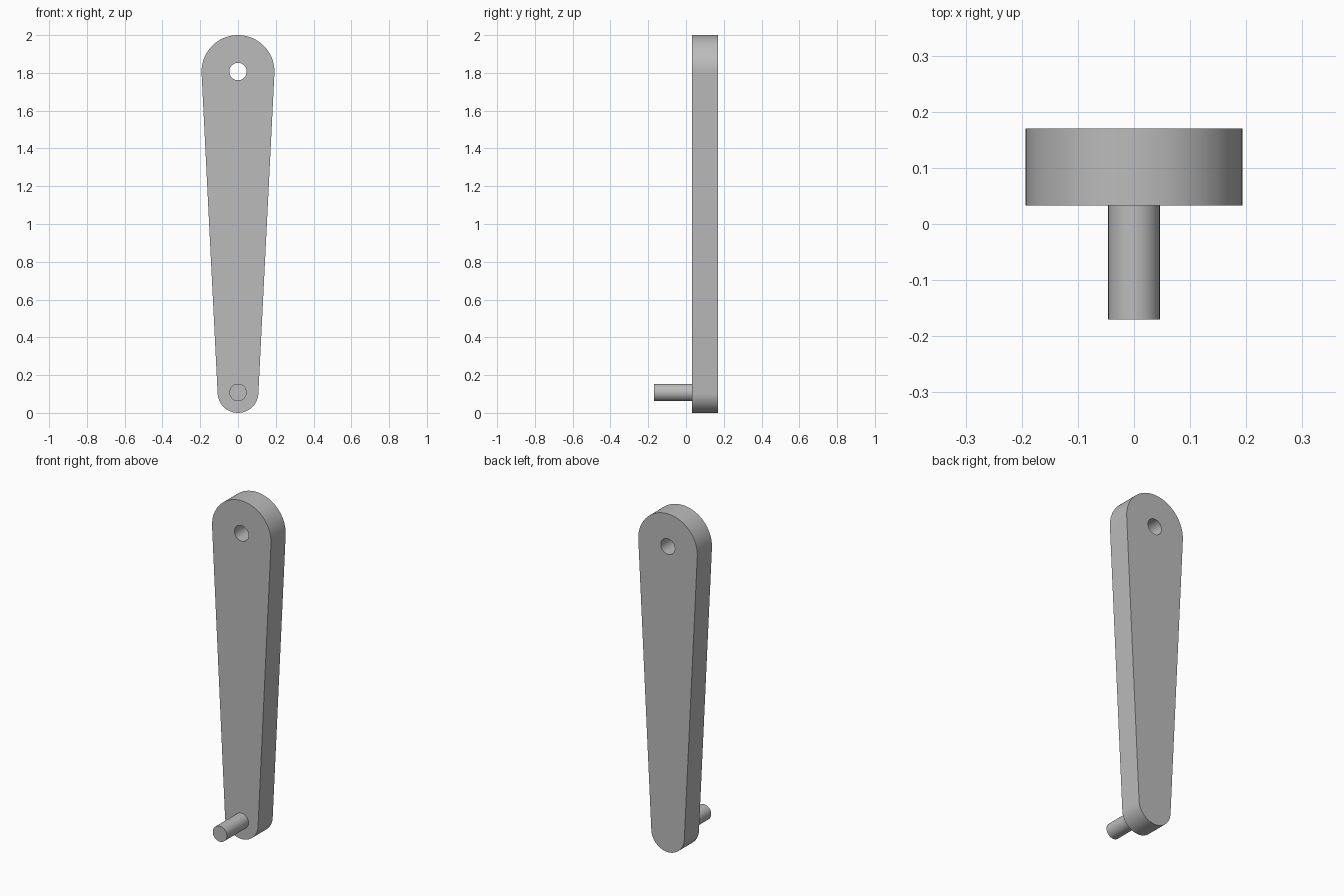
import bpy
import bmesh
from math import asin, cos, sin, pi, radians
from mathutils import Vector

cube = bpy.data.objects.get("Cube")
if cube:
    bpy.data.objects.remove(cube, do_unlink=True)

# Shared material
metal = bpy.data.materials.new("grey metal")
metal.use_nodes = True
grey = (0.5, 0.5, 0.5, 1)
metal.diffuse_color = grey
metal.node_tree.nodes["Principled BSDF"].inputs["Base Color"].default_value = grey

# Main dimensions
BACK, FACE, PIN_END = 0.17, 0.033, -0.17
TOP_R, LOW_R, BORE_R = 0.193, 0.108, 0.046
TOP_Z, LOW_Z = 2 - TOP_R, LOW_R


def arc(z, radius, start, end, steps):
    """Points along an arc in the front plane of the arm."""
    angles = [start + (end - start) * i / steps for i in range(steps + 1)]
    return [Vector((radius * cos(a), FACE, z + radius * sin(a))) for a in angles]


def add_plate(name, loops, depth):
    """Fill closed outlines (inner ones become holes) and extrude them along y."""
    bm = bmesh.new()
    edges = []
    for loop in loops:
        verts = [bm.verts.new(p) for p in loop]
        edges += [bm.edges.new((v, verts[i - 1])) for i, v in enumerate(verts)]
    bmesh.ops.triangle_fill(bm, edges=edges, use_beauty=True)
    result = bmesh.ops.extrude_face_region(bm, geom=bm.faces[:], use_keep_orig=True)
    moved = [g for g in result["geom"] if isinstance(g, bmesh.types.BMVert)]
    bmesh.ops.translate(bm, verts=moved, vec=(0, depth, 0))
    bmesh.ops.recalc_face_normals(bm, faces=bm.faces[:])
    mesh = bpy.data.meshes.new(name)
    bm.to_mesh(mesh)
    bm.free()
    mesh.materials.append(metal)
    obj = bpy.data.objects.new(name, mesh)
    bpy.context.collection.objects.link(obj)
    bpy.ops.object.select_all(action="DESELECT")
    obj.select_set(True)
    bpy.context.view_layer.objects.active = obj
    bpy.ops.object.shade_smooth_by_angle(angle=radians(30))
    return obj


# Tapered arm: two round ends joined by tangent sides, with a bore at the top
tilt = asin((TOP_R - LOW_R) / (TOP_Z - LOW_Z))
outline = arc(TOP_Z, TOP_R, -tilt, pi + tilt, 48)
outline += arc(LOW_Z, LOW_R, pi + tilt, 2 * pi - tilt, 40)
bore = arc(TOP_Z, BORE_R, 0, 2 * pi, 48)[:-1]
add_plate("crank_arm", [outline, bore], BACK - FACE)

# Handle pin standing out of the lower end
pin = arc(LOW_Z, BORE_R, 0, 2 * pi, 48)[:-1]
add_plate("handle_pin", [pin], PIN_END - FACE)
